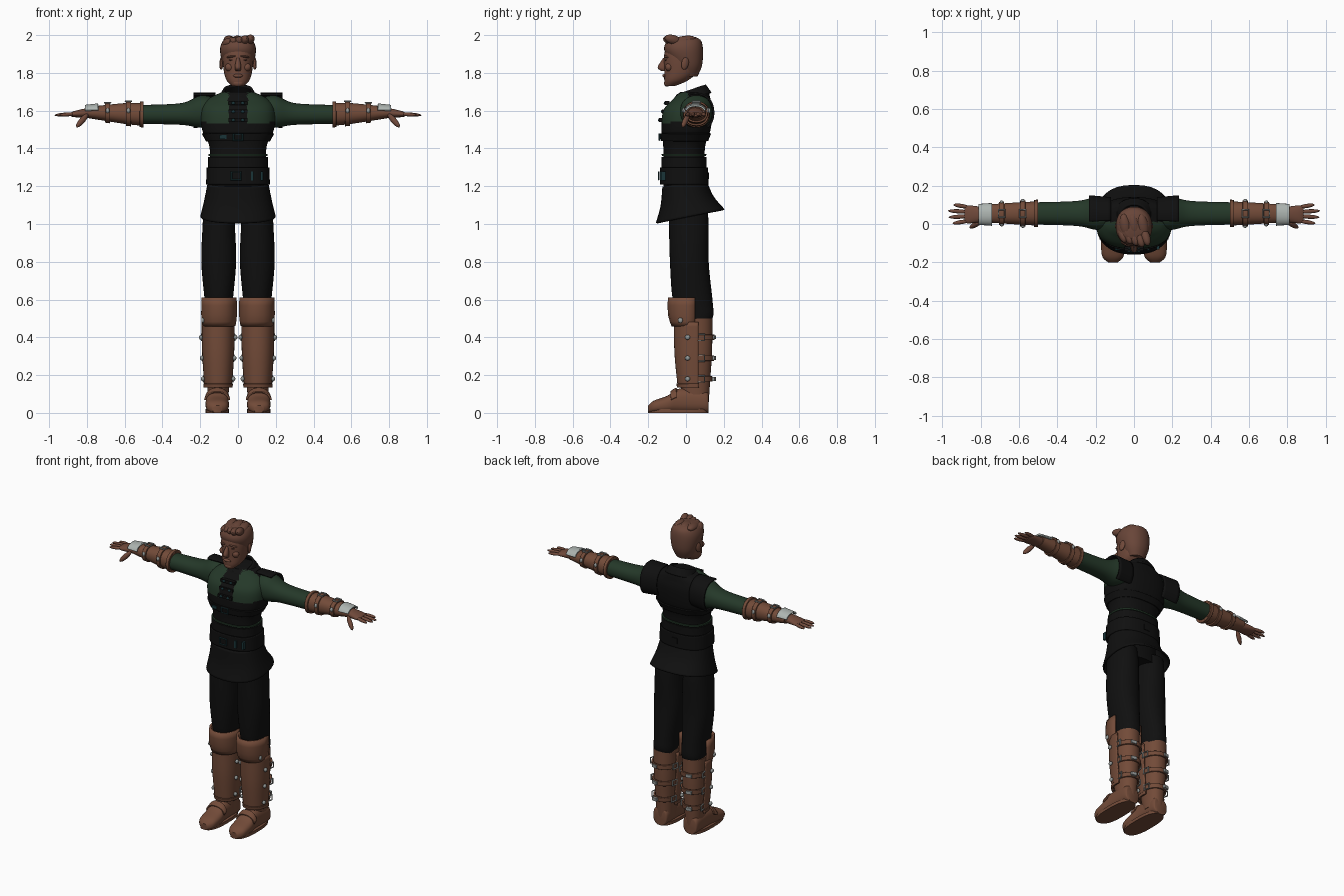
import bpy, bmesh
from math import cos, sin, radians, copysign
from mathutils import Vector

cube = bpy.data.objects.get("Cube")
if cube:
    bpy.data.objects.remove(cube, do_unlink=True)


def material(name, *rgb):
    m = bpy.data.materials.new(name)
    m.use_nodes = True
    m.diffuse_color = (*rgb, 1)
    m.node_tree.nodes["Principled BSDF"].inputs["Base Color"].default_value = (*rgb, 1)
    return m


BLACK = material("black cloth", .005, .005, .005)
GREEN = material("green cloth", .018, .04, .022)
LEATHER = material("brown leather", .17, .07, .04)
SKIN = material("brown skin", .16, .066, .042)
HAIR = material("brown hair", .14, .06, .04)
DARK = material("dark brown", .03, .012, .01)
STEEL = material("grey steel", .3, .32, .31)
PLATE = material("pale plate", .42, .46, .44)
TEAL = material("dark teal metal", .01, .035, .04)

# Part of the way round that a shell covers, in degrees
WHOLE, FRONT, BACK, TOP = (0, 360), (170, 370), (-20, 200), (15, 165)
SHOULDER = (-50, 110)
FACING_FRONT, FACING_SIDE = (90, 0, 0), (90, 0, 80)


def finish(ob, mats, mirror, thick=0):
    """Materials, smoothing, thickness and mirroring shared by all parts."""
    for m in mats:
        ob.data.materials.append(m)
    bpy.ops.object.select_all(action="DESELECT")
    ob.select_set(True)
    bpy.context.view_layer.objects.active = ob
    bpy.ops.object.shade_smooth_by_angle(angle=radians(40))
    if thick:
        shell = ob.modifiers.new("thickness", "SOLIDIFY")
        shell.thickness, shell.offset = thick, 0
    if mirror:
        ob.modifiers.new("mirror", "MIRROR").use_mirror_merge = False


def spline(rings, steps):
    """Smooth in-between rings."""
    out = []
    last = len(rings) - 1
    for i in range(last):
        a, b, c, d = (Vector(rings[min(max(k, 0), last)]) for k in range(i - 1, i + 3))
        for s in range(steps):
            t = s / steps
            out.append(b + ((c - a) * t + (2 * a - 5 * b + 4 * c - d) * t ** 2
                            + (3 * b - a - 3 * c + d) * t ** 3) / 2)
    return out + [Vector(rings[-1])]


def loft(name, axis, rings, *mats, mid=0, mirror=False, arc=WHOLE, thick=0, power=2.2,
         tilt=0, steps=5, sides=32, rule=None):
    """Skin of rings (position, half width, low side, high side) along an axis."""
    bm = bmesh.new()
    closed = arc == WHOLE
    rows = []
    for t, half, low, high in spline(rings, steps):
        row = []
        for i in range(sides if closed else sides + 1):
            angle = radians(arc[0] + (arc[1] - arc[0]) * i / sides)
            across, along = (copysign(abs(w) ** (2 / power), w) for w in (cos(angle), sin(angle)))
            u = mid + half * across
            rise = (high - low) / 2 * along
            v = (high + low) / 2 + rise
            row.append(bm.verts.new({"x": (t, u, v), "y": (u, t, v), "z": (u, v, t + tilt * rise)}[axis]))
        rows.append(row)
    for p, q in zip(rows, rows[1:]):
        for i in range(sides):
            j = (i + 1) % len(p)
            bm.faces.new((p[i], p[j], q[j], q[i]))
    if closed and not thick:
        bm.faces.new(rows[0])
        bm.faces.new(rows[-1])
    bmesh.ops.recalc_face_normals(bm, faces=bm.faces)
    if rule:
        for f in bm.faces:
            f.material_index = rule(f.calc_center_median())
    mesh = bpy.data.meshes.new(name)
    bm.to_mesh(mesh)
    bm.free()
    ob = bpy.data.objects.new(name, mesh)
    bpy.context.collection.objects.link(ob)
    finish(ob, mats, mirror, thick)


def band(name, axis, profile, start, end, grow, mat, thick=.01, **options):
    """Shell that follows a profile at a small distance."""
    rows = spline(profile, 5)
    rings = []
    for t in (start, (start + end) / 2, end):
        a, b = next((p for p in zip(rows, rows[1:]) if p[1][0] >= t), rows[-2:])
        rings.append(a.lerp(b, (t - a[0]) / (b[0] - a[0])) + Vector((0, grow, -grow, grow)))
    loft(name, axis, rings, mat, thick=thick, **options)


def place(name, mat, loc, size, turn, mirror):
    """Scale, turn and settle the primitive just added."""
    ob = bpy.context.object
    ob.name, ob.scale, ob.location = name, size, loc
    ob.rotation_euler = [radians(a) for a in turn]
    bpy.ops.object.transform_apply(location=True, rotation=True, scale=True)
    finish(ob, [mat], mirror)


def ball(name, mat, loc, size, turn=(0, 0, 0), mirror=False):
    bpy.ops.mesh.primitive_uv_sphere_add(segments=16, ring_count=10, radius=1)
    place(name, mat, loc, size, turn, mirror)


def box(name, mat, loc, size, turn=(0, 0, 0), mirror=False):
    bpy.ops.mesh.primitive_cube_add(size=2)
    place(name, mat, loc, size, turn, mirror)


def buckle(name, mat, loc, width, height, turn=(0, 0, 0), mirror=False):
    """Square frame lying flat before it is turned."""
    bpy.ops.mesh.primitive_torus_add(major_segments=4, minor_segments=6,
                                     major_radius=1.3, minor_radius=.25)
    bpy.context.object.rotation_euler.z = radians(45)
    bpy.ops.object.transform_apply(location=False, rotation=True, scale=False)
    place(name, mat, loc, (width, height, .02), turn, mirror)


# Head
head = [(1.73, .03, -.11, -.06), (1.76, .06, -.115, .01), (1.81, .075, -.115, .06),
        (1.9, .083, -.115, .08), (1.96, .07, -.09, .08), (1.98, .03, -.05, .04)]
loft("head", "z", head, SKIN)
loft("nose", "z", [(1.81, .012, -.13, -.1), (1.83, .017, -.15, -.1), (1.88, .008, -.12, -.1)],
     SKIN, sides=12)
ball("brow", HAIR, (.036, -.105, 1.886), (.026, .01, .006), (0, 8, 20), mirror=True)
ball("eye", DARK, (.034, -.104, 1.868), (.014, .008, .005), (0, 0, 15), mirror=True)
ball("cheek", SKIN, (.045, -.09, 1.83), (.024, .02, .022), mirror=True)
ball("lips", SKIN, (0, -.113, 1.785), (.026, .012, .01))
ball("chin", SKIN, (0, -.1, 1.745), (.03, .016, .018))
ball("ear", SKIN, (.088, -.005, 1.85), (.01, .02, .034), (-12, 0, 15), mirror=True)

# Hair: cap at the back and swept locks over the forehead
hair = [(1.78, .05, -.03, .06), (1.84, .08, -.07, .085), (1.92, .095, -.115, .09),
        (1.97, .08, -.1, .08), (1.99, .05, -.07, .05)]
loft("hair_cap", "z", hair, HAIR)
for i in range(5):
    ball("hair_lock", HAIR, (-.06 + i * .03, -.075 + abs(i - 3) * .008, 1.955 + i * .005),
         (.024, .05, .025), (-18, 20, 12))
for side in (-1, 0, 1):
    ball("hair_crown", HAIR, (side * .045, -.01, 1.972), (.03, .065, .024), (8, 0, 10))


# Torso: the green shirt shows on the upper chest, black vest elsewhere
def chest(c):
    hem = 1.53 + .12 * abs(abs(c.x) - .11)
    return int(c.y < .01 and abs(c.x) > .05 and c.z > hem)


torso = [(1.2, .15, -.12, .1), (1.4, .15, -.12, .1), (1.5, .19, -.13, .13),
         (1.6, .195, -.12, .14), (1.66, .16, -.07, .13), (1.7, .08, -.03, .12)]
loft("vest_torso", "z", torso, BLACK, GREEN, power=2.5, steps=10, sides=72, rule=chest)
loft("collar", "z", [(1.66, .1, -.06, .13), (1.71, .072, -.045, .1)], BLACK, tilt=.35, thick=.012)
loft("shoulder_wing", "x", [(.12, .085, 1.5, 1.69), (.235, .095, 1.49, 1.69)], BLACK,
     mid=.05, mirror=True, arc=SHOULDER, thick=.01)
band("waist_seam", "z", torso, 1.36, 1.37, .004, GREEN, power=2.5)
band("corset_band", "z", torso, 1.3, 1.355, .006, BLACK, power=2.5)
band("chest_strap", "z", torso, 1.44, 1.48, .004, BLACK, power=2.5)
band("belt", "z", torso, 1.21, 1.3, .014, BLACK, power=2.5)
loft("coat_skirt", "z", [(1.22, .155, -.12, .1), (1.12, .175, -.13, .14), (1.04, .195, -.155, .2)],
     BLACK, tilt=.2, thick=.01, power=2.4)

# Front fastenings
buckle("chest_buckle", TEAL, (0, -.14, 1.46), .026, .018, FACING_FRONT)
box("chest_strap_tip", TEAL, (-.08, -.13, 1.46), (.018, .006, .01))
buckle("belt_buckle", TEAL, (-.01, -.145, 1.255), .026, .022, FACING_FRONT)
for x in (.075, .125):
    box("belt_loop", TEAL, (x, -.135 + x * .12, 1.255), (.007, .012, .024))
box("back_belt_loop", BLACK, (0, .11, 1.255), (.02, .012, .018))
for i in range(3):
    y, z = -.13 + i * .015, 1.55 + i * .045
    box("frog_closure", BLACK, (0, y, z), (.05, .012, .01))
    ball("toggle", TEAL, (.025, y - .012, z), (.01, .006, .008), mirror=True)

# Trousers
leg = [(.48, .065, 0, .13), (.52, .07, -.03, .145), (.6, .075, -.07, .14),
       (.8, .092, -.085, .12), (1, .085, -.09, .12), (1.1, .08, -.09, .11)]
loft("trouser_leg", "z", leg, BLACK, mid=.102, mirror=True)
loft("hips", "z", [(1.04, .14, -.08, .11), (1.2, .15, -.11, .09)], BLACK)

# Boots: shaft, front greave, knee guard and foot
boot = [(.05, .052, -.01, .12), (.2, .062, -.04, .13), (.32, .07, -.046, .138), (.5, .073, -.05, .14)]
loft("boot_shaft", "z", boot, LEATHER, mid=.105, mirror=True)
band("greave", "z", boot, .14, .48, .01, LEATHER, mid=.105, mirror=True, arc=FRONT)
band("greave_rim", "z", boot, .135, .155, .014, LEATHER, mid=.105, mirror=True, arc=FRONT)
loft("knee_guard", "z", [(.46, .082, -.07, .12), (.52, .09, -.09, .14), (.61, .088, -.09, .14)],
     LEATHER, mid=.1, mirror=True, arc=FRONT, thick=.012, sides=10, steps=2)
foot = [(-.2, .025, 0, .04), (-.17, .055, 0, .065), (-.1, .062, 0, .09), (-.03, .055, 0, .13),
        (.1, .053, 0, .12), (.12, .04, 0, .09)]
loft("foot", "y", foot, LEATHER, mid=.11, mirror=True, power=2.5)
band("instep_strap", "y", foot, -.08, -.05, .006, LEATHER, mid=.11, mirror=True, arc=TOP)
loft("sole", "z", [(0, .063, -.2, .12), (.02, .063, -.2, .12)], LEATHER,
     mid=.11, mirror=True, power=2.6, steps=1)
for z in (.18, .29, .4):
    band("calf_strap", "z", boot, z - .014, z + .014, .007, LEATHER, mid=.105, mirror=True, arc=BACK)
    reach = .06 + z * .05
    for side in (-1, 1):
        x = .105 + side * (reach + .004)
        buckle("calf_buckle", STEEL, (x, .08, z), .02, .018, FACING_SIDE, mirror=True)
        ball("calf_stud", STEEL, (x + side * .008, .008, z), (.01, .014, .013), mirror=True)
    box("strap_end", STEEL, (.125, .148, z), (.018, .008, .01), (0, 0, -12), mirror=True)
ball("knee_stud", STEEL, (.186, -.03, .49), (.008, .013, .014), mirror=True)

# Arms
sleeve = [(.13, .08, 1.52, 1.67), (.2, .085, 1.51, 1.68), (.3, .065, 1.525, 1.64), (.51, .058, 1.53, 1.63)]
loft("sleeve", "x", sleeve, GREEN, mid=.055, mirror=True)
bracer = [(.5, .063, 1.52, 1.64), (.6, .058, 1.53, 1.64), (.79, .045, 1.56, 1.62)]
loft("bracer", "x", bracer, LEATHER, mid=.055, mirror=True)
band("bracer_cuff", "x", bracer, .5, .52, .004, LEATHER, mid=.055, mirror=True)
for x, reach in ((.58, .06), (.69, .052)):
    band("bracer_strap", "x", bracer, x - .013, x + .013, .004, LEATHER, mid=.055, mirror=True)
    buckle("bracer_buckle", STEEL, (x, .055, 1.59 + reach), .018, .022, mirror=True)
    for side in (-1, 1):
        ball("bracer_stud", STEEL, (x, .055 + side * (reach + .006), 1.6), (.01, .01, .014), mirror=True)
band("wrist_plate", "x", bracer, .74, .81, .008, PLATE, mid=.05, mirror=True, arc=TOP)

# Hands
loft("palm", "x", [(.77, .036, 1.56, 1.62), (.86, .047, 1.565, 1.6), (.885, .04, 1.57, 1.59)],
     SKIN, mid=.05, mirror=True)
for i, length in enumerate((.045, .055, .057, .043)):
    ball("finger", SKIN, (.857 + length, .01 + i * .028, 1.58), (length, .011, .01),
         (0, 4, i * 6 - 9), mirror=True)
ball("thumb", SKIN, (.825, -.002, 1.548), (.05, .014, .016), (0, 45, -30), mirror=True)
